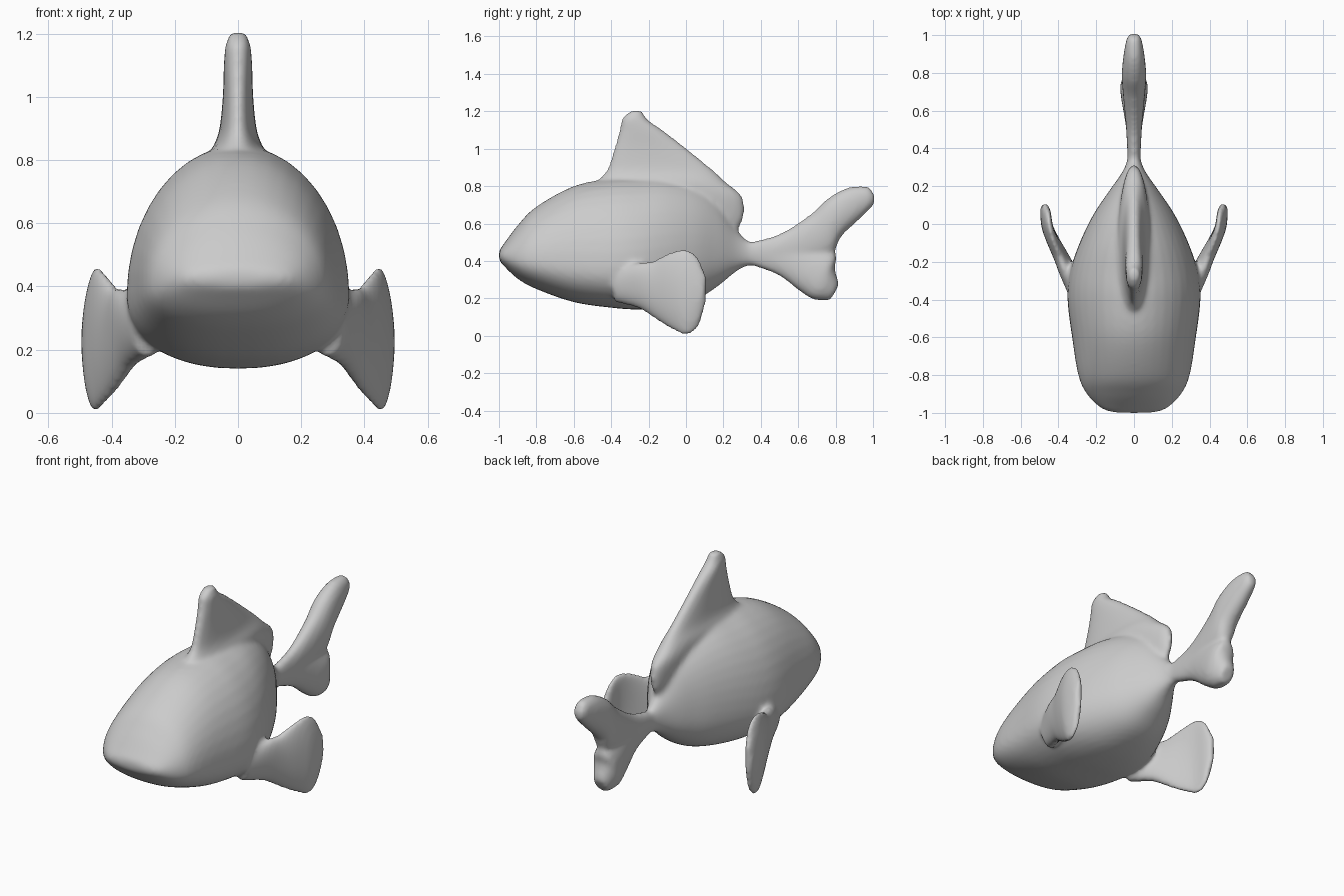
import bpy, bmesh
from math import cos, sin, pi
from mathutils import Vector

if "Cube" in bpy.data.objects:
    bpy.data.objects.remove(bpy.data.objects["Cube"])

SEG = 40


def smooth_rows(rows, steps=6):
    """Catmull-Rom interpolation between rows of numbers."""
    out = []
    for i in range(len(rows) - 1):
        p0, p1 = rows[max(i - 1, 0)], rows[i]
        p2, p3 = rows[i + 1], rows[min(i + 2, len(rows) - 1)]
        for s in range(steps):
            t = s / steps
            out.append([0.5 * (2 * b + (c - a) * t + (2 * a - 5 * b + 4 * c - d) * t * t
                               + (3 * b - a - 3 * c + d) * t ** 3)
                        for a, b, c, d in zip(p0, p1, p2, p3)])
    out.append(list(rows[-1]))
    return out


def power(v, n):
    return (1 if v >= 0 else -1) * abs(v) ** (2 / n)


def loft(bm, rings):
    """Closed skin over a series of rings."""
    loops = [[bm.verts.new(p) for p in ring] for ring in rings]
    for a, b in zip(loops, loops[1:]):
        for i in range(SEG):
            j = (i + 1) % SEG
            bm.faces.new((a[i], a[j], b[j], b[i]))
    bm.faces.new(loops[0])
    bm.faces.new(loops[-1])


def fin(bm, rows, normal, mirror=1):
    """Fin from chords: one edge xyz, other edge xyz, half thickness, bow."""
    rings = []
    for r in smooth_rows(rows):
        a, b, th, bow = Vector(r[0:3]), Vector(r[3:6]), r[6], r[7]
        mid, half = (a + b) / 2, (a - b) / 2
        ring = []
        for k in range(SEG):
            u = 2 * pi * k / SEG
            c = power(cos(u), 2.2)
            p = mid + half * c + normal * (th * power(sin(u), 2.2) + bow * (1 - c * c))
            ring.append((p.x * mirror, p.y, p.z))
        rings.append(ring)
    loft(bm, rings)


def flat(rows):
    """Expand centre-plane chords (y, z, y, z, half thickness)."""
    return [(0, y1, z1, 0, y2, z2, th, 0) for y1, z1, y2, z2, th in rows]


bm = bmesh.new()

# body: y, top z, bottom z, half width, z of widest point
body = [(-1.0, .455, .405, .10, .43), (-.975, .49, .375, .175, .425), (-.9, .59, .305, .25, .41),
        (-.8, .69, .25, .295, .40), (-.6, .80, .18, .328, .38), (-.4, .84, .15, .352, .37),
        (-.25, .845, .14, .338, .38), (-.1, .84, .15, .288, .41), (.05, .80, .19, .215, .43),
        (.17, .72, .265, .135, .44), (.27, .57, .345, .065, .44), (.34, .505, .375, .036, .44),
        (.42, .50, .375, .033, .44)]
rings = []
for y, top, bot, w, zc in smooth_rows(body):
    ring = []
    for k in range(SEG):
        u = 2 * pi * k / SEG
        s, n = sin(u), 2.0 if sin(u) >= 0 else 2.3
        ring.append((w * power(cos(u), n), y,
                     zc + (top - zc if s >= 0 else zc - bot) * power(s, n)))
    rings.append(ring)
loft(bm, rings)

# dorsal fin
X = Vector((1, 0, 0))
fin(bm, flat([(-.30, .56, .275, .56, .045), (-.40, .65, .31, .64, .065), (-.45, .74, .30, .745, .08),
              (-.47, .82, .215, .82, .085), (-.42, .89, .14, .89, .06), (-.385, 1.0, .005, 1.0, .048),
              (-.355, 1.1, -.125, 1.1, .045), (-.34, 1.165, -.205, 1.155, .04),
              (-.29, 1.205, -.235, 1.205, .025)]), X)

# tail lobes
fin(bm, flat([(.34, .50, .34, .38, .034), (.50, .545, .52, .36, .042), (.66, .645, .76, .42, .06),
              (.76, .735, .83, .53, .065), (.86, .79, .93, .625, .055),
              (.95, .80, 1.0, .695, .04), (.985, .79, 1.012, .74, .025)]), X)
fin(bm, flat([(.34, .50, .34, .38, .034), (.52, .50, .49, .325, .042), (.785, .45, .60, .245, .07),
              (.795, .36, .68, .195, .07), (.82, .275, .77, .188, .04)]), X)

# pectoral fins
pectoral = [(.30, -.38, .36, .28, -.38, .18, .05, 0), (.36, -.26, .39, .335, -.25, .145, .045, 0),
            (.39, -.18, .40, .38, -.15, .08, .038, .005), (.425, -.09, .445, .42, -.07, .03, .033, .01),
            (.445, -.01, .465, .45, .0, .0, .03, .014), (.455, .06, .425, .46, .065, .045, .028, .012),
            (.472, .108, .32, .472, .105, .17, .018, .005)]
for side in (1, -1):
    fin(bm, pectoral, Vector((.95, -.3, 0)), side)

bmesh.ops.recalc_face_normals(bm, faces=bm.faces)
mesh = bpy.data.meshes.new("fish_body_and_fins")
bm.to_mesh(mesh)
bm.free()
fish = bpy.data.objects.new("fish_body_and_fins", mesh)
bpy.context.collection.objects.link(fish)

# blend the parts into one soft skin
remesh = fish.modifiers.new("blend", 'REMESH')
remesh.mode = 'VOXEL'
remesh.voxel_size = 0.013
remesh.use_smooth_shade = True
soften = fish.modifiers.new("soften", 'SMOOTH')
soften.factor = 0.5
soften.iterations = 10
